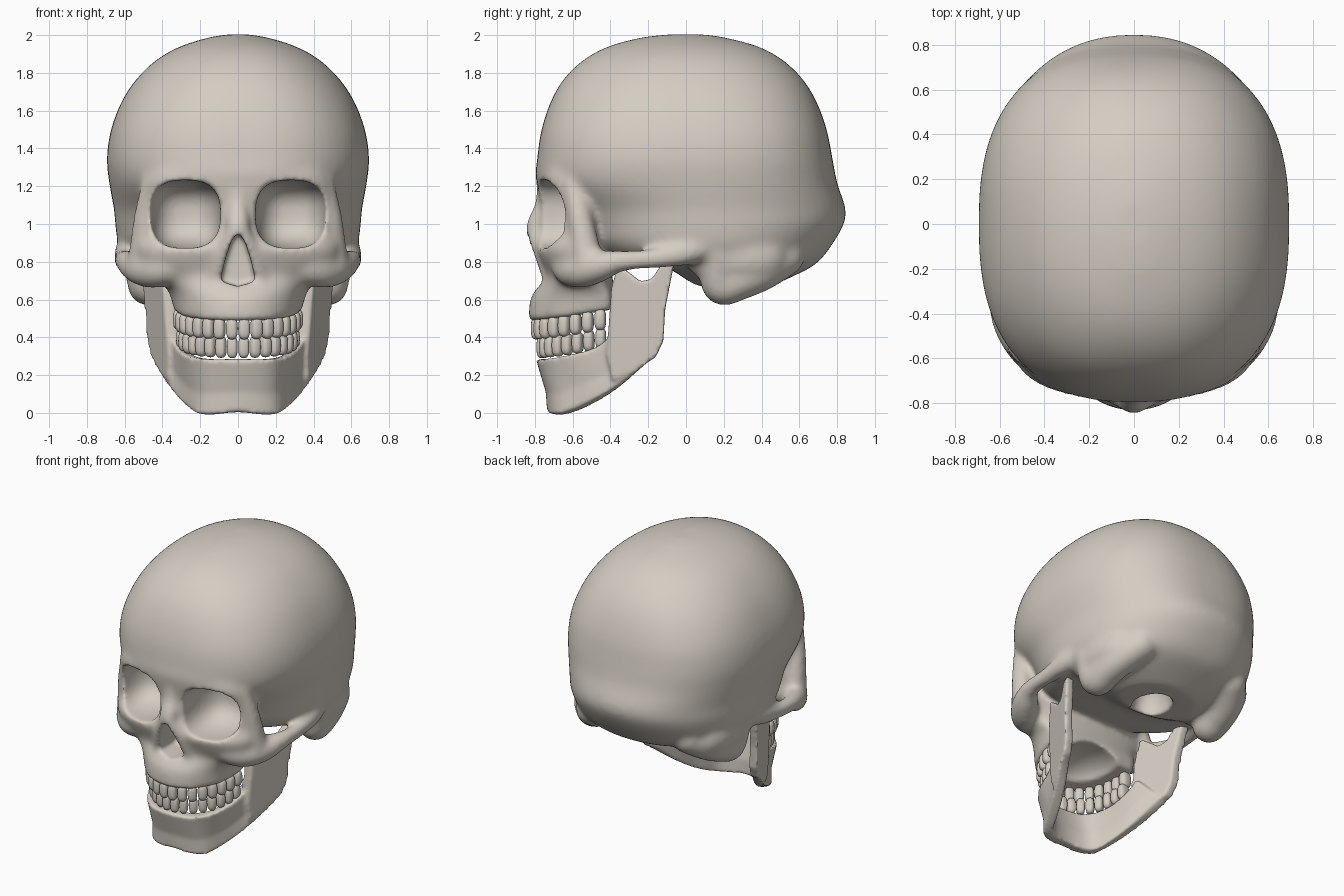
import bpy, bmesh, math
from mathutils import Vector

if "Cube" in bpy.data.objects:
    bpy.data.objects.remove(bpy.data.objects["Cube"])

bone = bpy.data.materials.new("bone")
bone.diffuse_color = (0.66, 0.61, 0.545, 1)
bone.use_nodes = True
bone.node_tree.nodes["Principled BSDF"].inputs["Base Color"].default_value = bone.diffuse_color


def catmull(rows, n=5):
    out = []
    for i in range(len(rows) - 1):
        quad = zip(rows[max(i - 1, 0)], rows[i], rows[i + 1], rows[min(i + 2, len(rows) - 1)])
        quad = list(quad)
        for k in range(n):
            t = k / n
            out.append([0.5 * (2*b + (c - a)*t + (2*a - 5*b + 4*c - d)*t*t + (3*b - a - 3*c + d)*t**3)
                        for a, b, c, d in quad])
    out.append(list(rows[-1]))
    return out


def power(c, p):
    return math.copysign(abs(c) ** p, c)


def ring(z, yf, yc, yb, w, n):
    # squarish oval with its own front, middle and back
    pts = []
    for k in range(64):
        a = math.tau * k / 64
        x, s = w * power(math.cos(a), 2 / n), power(math.sin(a), 2 / n)
        pts.append((x, yc + s * ((yb - yc) if s > 0 else (yc - yf)), z))
    return pts


def loft(bm, rings):
    loops = [[bm.verts.new(p) for p in r] for r in rings]
    n = len(loops[0])
    for a, b in zip(loops, loops[1:]):
        for i in range(n):
            bm.faces.new((a[i], a[(i + 1) % n], b[(i + 1) % n], b[i]))
    bm.faces.new(loops[0])
    bm.faces.new(loops[-1][::-1])
    return [v for l in loops for v in l]


def blob(bm, loc, rad, p=1.0, turn=0.0, sub=3):
    ca, sa = math.cos(turn), math.sin(turn)
    for v in bmesh.ops.create_icosphere(bm, subdivisions=sub, radius=1)["verts"]:
        x, y, z = [power(c, p) * r for c, r in zip(v.co, rad)]
        v.co = Vector(loc) + Vector((x * ca - y * sa, x * sa + y * ca, z))


def tube(bm, rows):
    # row of merged balls (x, y, z, radius), mirrored
    for x, y, z, r in catmull(rows, 7):
        for s in (1, -1):
            blob(bm, (s * x, y, z), (r, r, r))


def make(name, bm):
    bmesh.ops.recalc_face_normals(bm, faces=bm.faces[:])
    me = bpy.data.meshes.new(name)
    bm.to_mesh(me)
    bm.free()
    ob = bpy.data.objects.new(name, me)
    bpy.context.collection.objects.link(ob)
    return ob


def bake(ob, mods):
    for kind, props in mods:
        m = ob.modifiers.new(kind, kind)
        for k, v in props.items():
            setattr(m, k, v)
    bpy.context.view_layer.update()
    dg = bpy.context.evaluated_depsgraph_get()
    me = bpy.data.meshes.new_from_object(ob.evaluated_get(dg))
    ob.modifiers.clear()
    ob.data = me
    finish(ob)


def finish(ob):
    ob.data.materials.clear()
    ob.data.materials.append(bone)
    for p in ob.data.polygons:
        p.use_smooth = True
        p.material_index = 0


def rise(y):
    # the bite line climbs toward the back teeth
    return 0.06 * (max(0.0, y + 0.82) / 0.42) ** 1.5


# Braincase: z, front, middle, back, half width, squareness
bm = bmesh.new()
case = [(2.003, -.10, 0, .10, .06, 2), (1.986, -.24, 0, .21, .16, 2), (1.94, -.41, 0, .38, .305, 2.1),
        (1.87, -.54, 0, .51, .43, 2.2), (1.77, -.645, 0, .615, .535, 2.3), (1.65, -.715, 0, .69, .615, 2.4),
        (1.5, -.765, 0, .745, .672, 2.5), (1.35, -.787, 0, .775, .694, 2.5), (1.22, -.79, .03, .80, .682, 2.4),
        (1.08, -.68, .08, .845, .657, 2.2), (1.0, -.62, .1, .835, .65, 2.2), (.9, -.56, .11, .78, .635, 2.2),
        (.82, -.42, .14, .72, .595, 2.2), (.77, -.12, .2, .66, .50, 2.2), (.72, -.02, .22, .56, .42, 2.1),
        (.67, .05, .22, .45, .28, 2)]
loft(bm, [ring(*r) for r in catmull(case)])

# Face and upper jaw
face = [(1.30, -.775, -.6, -.40, .46, 2.4), (1.22, -.79, -.58, -.42, .50, 2.3), (1.08, -.765, -.54, -.42, .53, 2),
        (.95, -.765, -.54, -.42, .535, 2), (.87, -.795, -.56, -.42, .54, 2.2), (.78, -.762, -.55, -.40, .51, 2.3),
        (.72, -.75, -.52, -.39, .43, 2.3), (.66, -.79, -.46, -.38, .385, 2.2), (.60, -.825, -.42, -.37, .36, 2.1),
        (.485, -.835, -.41, -.37, .34, 2.1)]
for v in loft(bm, [ring(*r) for r in catmull(face)]):
    v.co.z += rise(v.co.y) * min(1, max(0, (.68 - v.co.z) / .18))

# Cheekbones with arches, outer eye frames, nose bridge and nose sides
tube(bm, [(.28, -.63, .80, .09), (.39, -.61, .765, .095), (.47, -.55, .755, .095), (.54, -.46, .775, .085),
          (.588, -.37, .80, .062), (.605, -.27, .81, .053), (.602, -.15, .82, .055), (.585, 0, .85, .07),
          (.55, .15, .9, .07)])
tube(bm, [(.45, -.60, 1.22, .06), (.485, -.565, 1.05, .066), (.495, -.54, .92, .075), (.50, -.52, .8, .085)])
tube(bm, [(0, -.735, 1.22, .055), (0, -.75, 1.09, .055), (.0, -.79, .97, .06), (.075, -.755, .85, .055),
          (.12, -.72, .72, .045)])

# Bony ridges behind the ears, blended into the side wall
tube(bm, [(.53, .17, .83, .09), (.48, .185, .68, .105), (.475, .28, .705, .11), (.45, .40, .76, .115),
          (.38, .52, .83, .11)])
for s in (1, -1):
    blob(bm, (s * .46, .27, .82), (.15, .27, .15), .9)
skull = make("skull", bm)

# Cutters: eye sockets, nose opening, palate and spine opening
bm = bmesh.new()
for s in (1, -1):
    blob(bm, (s * .28, -.75, 1.052), (.187, .31, .18), .75, 0, 4)
nose = [(0, .955), (.035, .91), (.065, .82), (.095, .695), (.05, .685), (0, .67),
        (-.05, .685), (-.095, .695), (-.065, .82), (-.035, .91)]
loft(bm, [[(x, y, z) for x, z in nose] for y in (-.98, -.58)])
blob(bm, (0, -.42, .46), (.235, .30, .16), 1, 0, 4)
blob(bm, (0, .18, .66), (.12, .15, .22), 1, 0, 4)
cutter = make("opening_cutter", bm)
cutter.hide_render = True

voxel = ("REMESH", {"mode": "VOXEL", "voxel_size": .014})
bake(skull, [voxel,
             ("SMOOTH", {"factor": .5, "iterations": 18}),
             ("BOOLEAN", {"operation": "DIFFERENCE", "object": cutter}),
             voxel,
             ("SMOOTH", {"factor": .5, "iterations": 6})])
bpy.data.objects.remove(cutter)

# Lower jaw body: top edge x, y, z then bottom edge x, y, z
bm = bmesh.new()
half = [(0, -.795, .285, 0, -.735, .004), (.17, -.76, .285, .19, -.69, -.008), (.275, -.645, .305, .28, -.55, .04),
        (.33, -.48, .35, .375, -.36, .145), (.38, -.36, .45, .46, -.18, .285)]
path = [(-r[0], r[1], r[2], -r[3], r[4], r[5]) for r in half[:0:-1]] + half
rings = []
for r in catmull(path, 6):
    top, bot = Vector(r[:3]), Vector(r[3:])
    mid = top * .38 + bot * .62

    def inward(p, d):
        v = Vector((0, -.25, 0)) - Vector((p.x, p.y, 0))
        return p + v.normalized() * d
    rings.append([top, inward(mid, .015), bot, inward(bot, .07), inward(mid, .09), inward(top, .085)])
loft(bm, rings)

# Lower jaw upright plates (y, z outline)
plate = [(-.06, .805), (-.11, .55), (-.12, .38), (-.16, .295), (-.28, .22), (-.39, .17), (-.42, .30), (-.41, .45),
         (-.395, .66), (-.36, .785), (-.29, .735), (-.24, .695), (-.18, .71), (-.125, .795)]
for s in (1, -1):
    loft(bm, [[(s * (.484 + (y + .12) * .36 + (z - .4) * .05 - d), y, z) for y, z in plate] for d in (0, .065)])
jaw = make("lower_jaw", bm)
bake(jaw, [("REMESH", {"mode": "VOXEL", "voxel_size": .011}),
           ("SMOOTH", {"factor": .5, "iterations": 8})])


# Teeth: eight a side, evenly spaced along each arch
def teeth(name, a, b, z, count=8):
    bm = bmesh.new()
    pts = [Vector((a * math.sin(t), -.42 - b * math.cos(t), 0))
           for t in (math.pi / 2 * i / 400 for i in range(401))]
    total = sum((q - p).length for p, q in zip(pts, pts[1:]))
    run, k = 0, 0
    for p, q in zip(pts, pts[1:]):
        run += (q - p).length
        if k < count and run >= (k + .5) / count * total:
            d = q - p
            turn = math.atan2(d.y, d.x)
            size = (total / count * .46, .028 + .0018 * k, .058)
            for s in (1, -1):
                blob(bm, (s * p.x, p.y, z + rise(p.y)), size, .7, s * turn)
            k += 1
    finish(make(name, bm))


teeth("upper_teeth", .305, .375, .446)
teeth("lower_teeth", .288, .345, .345)
